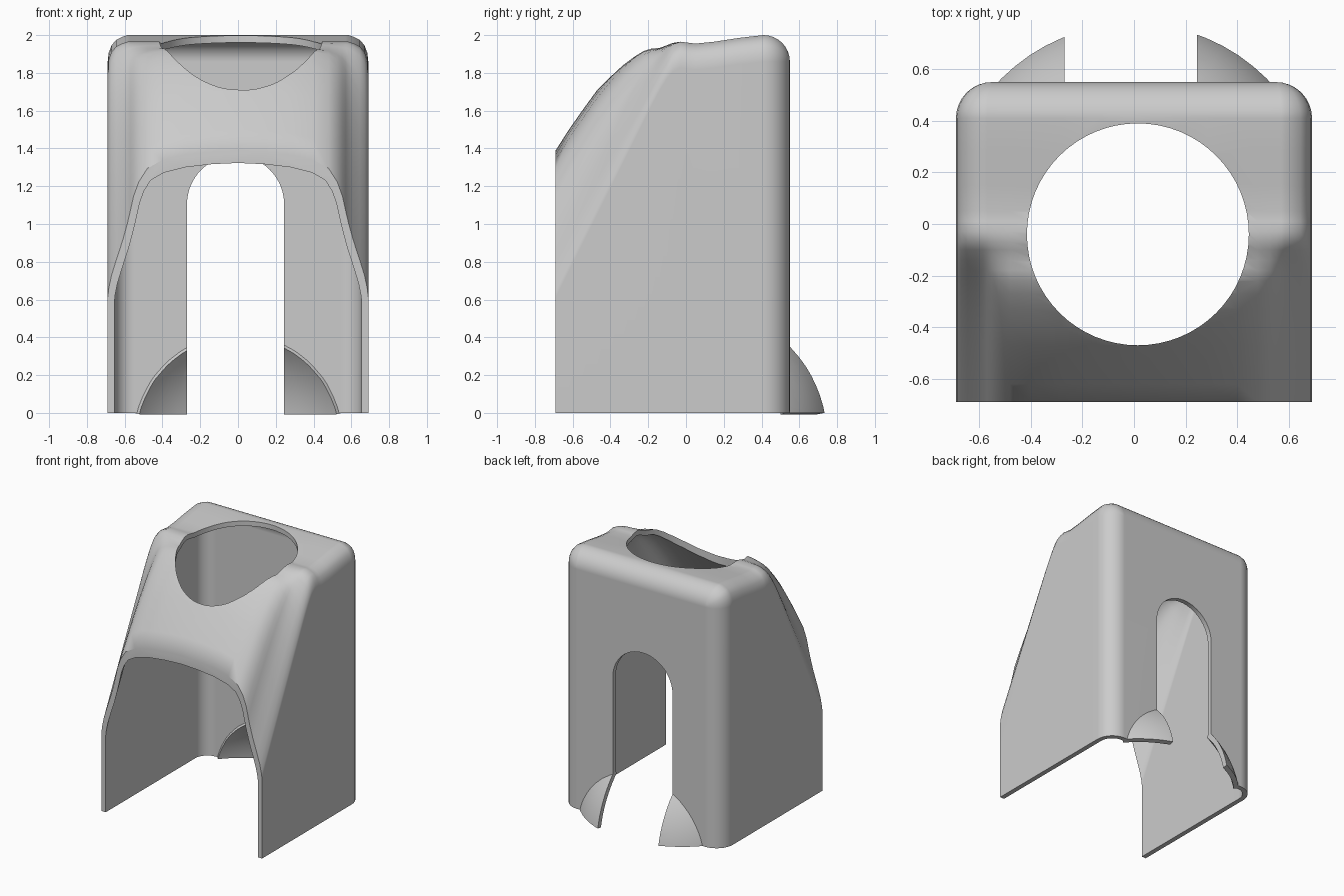
import bpy, bmesh, math
from mathutils import Vector

cube = bpy.data.objects.get("Cube")
if cube:
    bpy.data.objects.remove(cube, do_unlink=True)

grey = bpy.data.materials.new("light grey")
grey.use_nodes = True
COLOUR = (0.6, 0.6, 0.6, 1)
grey.diffuse_color = COLOUR
grey.node_tree.nodes["Principled BSDF"].inputs["Base Color"].default_value = COLOUR

WALL = 0.037
BEND = 0.14          # radius of the rear and upper corners
BACK = 0.55
DOME_CENTRE = Vector((0, 0.05, -0.137))
DOME_RADIUS = 0.74


def make_object(name, bm):
    bmesh.ops.recalc_face_normals(bm, faces=bm.faces[:])
    mesh = bpy.data.meshes.new(name)
    bm.to_mesh(mesh)
    bm.free()
    mesh.materials.append(grey)
    ob = bpy.data.objects.new(name, mesh)
    bpy.context.collection.objects.link(ob)
    return ob


def activate(ob):
    bpy.ops.object.select_all(action='DESELECT')
    ob.select_set(True)
    bpy.context.view_layer.objects.active = ob


def thicken(ob):
    activate(ob)
    mod = ob.modifiers.new("wall", 'SOLIDIFY')
    mod.thickness = WALL
    mod.offset = -1
    mod.use_even_offset = True
    bpy.ops.object.modifier_apply(modifier=mod.name)


def cut(ob, cutter):
    activate(ob)
    mod = ob.modifiers.new("cut", 'BOOLEAN')
    mod.operation = 'DIFFERENCE'
    mod.solver = 'EXACT'
    mod.object = cutter
    bpy.ops.object.modifier_apply(modifier=mod.name)


def prism(name, outline, offset):
    """Extrude a closed outline along an offset."""
    bm = bmesh.new()
    face = bm.faces.new([bm.verts.new(p) for p in outline])
    made = bmesh.ops.extrude_face_region(bm, geom=[face])["geom"]
    bmesh.ops.translate(bm, vec=offset,
                        verts=[v for v in made if isinstance(v, bmesh.types.BMVert)])
    ob = make_object(name, bm)
    ob.hide_render = True
    return ob


def ball_slice(name, radius, planes, cap):
    """Sphere cropped to the positive side of each plane."""
    bm = bmesh.new()
    bmesh.ops.create_uvsphere(bm, u_segments=64, v_segments=40, radius=radius)
    bmesh.ops.translate(bm, vec=DOME_CENTRE, verts=bm.verts[:])
    for co, no in planes:
        made = bmesh.ops.bisect_plane(bm, geom=bm.verts[:] + bm.edges[:] + bm.faces[:],
                                      plane_co=co, plane_no=no, clear_inner=True)
        if cap:
            rim = [e for e in made["geom_cut"] if isinstance(e, bmesh.types.BMEdge)]
            bmesh.ops.contextual_create(bm, geom=rim)
    return make_object(name, bm)


# Half section: x, drop at the box corner, share of the hump height
SECTION = [(.69, .14, 0), (.685, .095, 0), (.67, .055, .05), (.645, .025, .13),
           (.61, .008, .27), (.585, 0, .4), (.57, 0, .5), (.553, 0, .62),
           (.525, 0, .74), (.48, 0, .85), (.4, 0, .92), (.28, 0, .965), (.14, 0, .99)]
# Stations front to back: y, shoulder height, hump height
STATIONS = [(-.75, .63, 1.3), (-.69, .75, 1.39), (-.62, .89, 1.5), (-.55, 1.03, 1.6),
            (-.47, 1.19, 1.71), (-.4, 1.33, 1.79), (-.33, 1.47, 1.86), (-.27, 1.59, 1.907),
            (-.22, 1.69, 1.935), (-.18, 1.77, 1.942), (-.14, 1.845, 1.94), (-.1, 1.91, 1.95),
            (-.07, 1.945, 1.96), (-.03, 1.965, 1.965), (.01, 1.96, 1.96), (.05, 1.955, 1.955),
            (.15, 1.965, 1.965), (.28, 1.985, 1.985), (.41, 2.0, 2.0)]


def section(y, shoulder, hump, turn=0):
    """Arch section; turn shrinks it around the rear bend."""
    k = math.cos(turn)
    half = []
    for x, drop, share in SECTION:
        z = shoulder - drop + share * (hump - shoulder)
        if turn:
            x = min(x, .55) + max(x - .55, 0) * k
            z = shoulder - BEND + (z - shoulder + BEND) * k
        half.append((x, z))
    top = hump - BEND * (1 - k)
    points = [(half[0][0], 0)] + half + [(0, top)]
    points += [(-x, z) for x, z in reversed(points[:-1])]
    return [(x, y, z) for x, z in points]


# Housing shell
rows = [section(*s) for s in STATIONS]
for i in range(1, 9):
    a = math.pi / 2 * i / 8
    rows.append(section(BACK - BEND + BEND * math.sin(a), 2.0, 2.0, a))
bm = bmesh.new()
grid = [[bm.verts.new(p) for p in row] for row in rows]
for r0, r1 in zip(grid, grid[1:]):
    for j in range(len(r0) - 1):
        bm.faces.new((r0[j], r0[j + 1], r1[j + 1], r1[j]))
bm.faces.new(grid[-1])
bmesh.ops.remove_doubles(bm, verts=bm.verts[:], dist=0.0005)
housing = make_object("housing_shell", bm)
if sum(p.normal.z * p.area for p in housing.data.polygons) < 0:
    housing.data.flip_normals()
thicken(housing)

# Rear foot bulges
UP, REAR = Vector((0, 0, 1)), Vector((0, 1, 0))
bulge = ball_slice("rear_foot_bulges", DOME_RADIUS,
                   [(REAR * .525, REAR), (Vector(), UP)], False)
if sum(p.normal.y * p.area for p in bulge.data.polygons) < 0:
    bulge.data.flip_normals()
thicken(bulge)

# Cutters
front_trim = prism("front_trim_cutter",
                   [(-1, -1, -1), (1, -1, -1), (1, -1, 3), (-1, -1, 3)], (0, .31, 0))
hole = prism("top_hole_cutter",
             [(.015 + .43 * math.cos(math.tau * i / 64), -.04 + .43 * math.sin(math.tau * i / 64), 1.5)
              for i in range(64)], (0, 0, 1))
arch = [(-.013 + .257 * math.cos(math.pi * i / 32), .3, 1.105 + .257 * math.sin(math.pi * i / 32))
        for i in range(33)]
slot = prism("rear_slot_cutter", [(.244, .3, -.5)] + arch + [(-.27, .3, -.5)], (0, .7, 0))
hollow = ball_slice("bulge_hollow_cutter", DOME_RADIUS - WALL, [(REAR * .45, REAR)], True)
hollow.hide_render = True

for cutter in (front_trim, hole, hollow, slot):
    cut(housing, cutter)
cut(bulge, slot)
for cutter in (front_trim, hole, hollow, slot):
    bpy.data.objects.remove(cutter, do_unlink=True)

# Smooth shading with crisp rims
for ob in (housing, bulge):
    activate(ob)
    bpy.ops.object.shade_smooth_by_angle(angle=math.radians(35))
    mod = ob.modifiers.new("even_shading", 'WEIGHTED_NORMAL')
    mod.keep_sharp = True
    bpy.ops.object.modifier_apply(modifier=mod.name)
